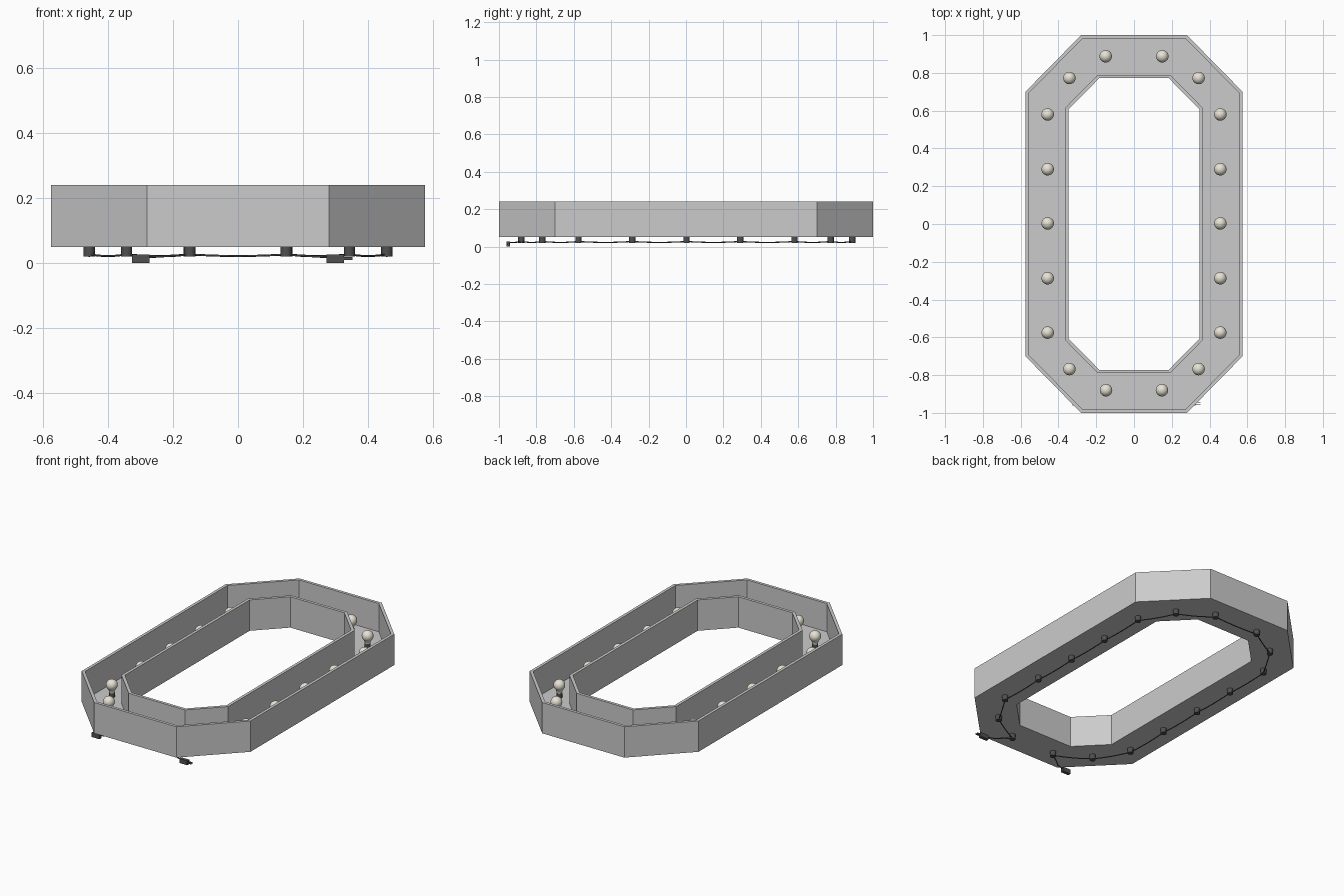
import bpy, bmesh, math
from mathutils import Vector

if "Cube" in bpy.data.objects:
    bpy.data.objects.remove(bpy.data.objects["Cube"])


def material(name, rgb):
    m = bpy.data.materials.new(name)
    m.diffuse_color = (*rgb, 1)
    m.use_nodes = True
    m.node_tree.nodes["Principled BSDF"].inputs["Base Color"].default_value = m.diffuse_color
    return m


GLASS = material("warm_white", (0.80, 0.76, 0.66))
DARK = material("dark_plastic", (0.08, 0.08, 0.08))


def finish(name, bm, mat=None, smooth=False):
    bmesh.ops.recalc_face_normals(bm, faces=bm.faces)
    me = bpy.data.meshes.new(name)
    bm.to_mesh(me)
    bm.free()
    ob = bpy.data.objects.new(name, me)
    bpy.context.collection.objects.link(ob)
    if mat:
        me.materials.append(mat)
    if smooth:
        bpy.ops.object.select_all(action='DESELECT')
        ob.select_set(True)
        bpy.context.view_layer.objects.active = ob
        bpy.ops.object.shade_smooth_by_angle(angle=math.radians(40))
    return ob


def octagon(x, y, cx, cy):
    quarter = [(x, cy), (cx, y)]
    return (quarter + [(-a, b) for a, b in reversed(quarter)]
            + [(-a, -b) for a, b in quarter] + [(a, -b) for a, b in reversed(quarter)])


def ring(name, outer, inner, z0, z1):
    bm = bmesh.new()
    loops = [[bm.verts.new((x, y, z)) for x, y in pts]
             for pts, z in ((outer, z0), (outer, z1), (inner, z1), (inner, z0))]
    for k in range(4):
        a, b = loops[k], loops[(k + 1) % 4]
        for i in range(8):
            j = (i + 1) % 8
            bm.faces.new((a[i], a[j], b[j], b[i]))
    return finish(name, bm)


def lathe(name, profile, loc, mat, steps=24):
    bm = bmesh.new()
    vs = [bm.verts.new((r, 0, z)) for r, z in profile]
    es = [bm.edges.new(p) for p in zip(vs, vs[1:])]
    bmesh.ops.spin(bm, geom=vs + es, cent=(0, 0, 0), axis=(0, 0, 1),
                   angle=2 * math.pi, steps=steps)
    bmesh.ops.remove_doubles(bm, verts=bm.verts, dist=1e-5)
    ob = finish(name, bm, mat, True)
    ob.location = loc
    return ob


def box(name, size, loc, rot=0):
    bm = bmesh.new()
    bmesh.ops.create_cube(bm, size=1)
    bmesh.ops.scale(bm, vec=size, verts=bm.verts)
    ob = finish(name, bm, DARK)
    ob.location = loc
    ob.rotation_euler.z = rot
    return ob


def wire(name, pts):
    cu = bpy.data.curves.new(name, 'CURVE')
    cu.dimensions = '3D'
    cu.bevel_depth = 0.003
    cu.bevel_resolution = 2
    cu.use_fill_caps = True
    sp = cu.splines.new('POLY')
    sp.points.add(len(pts) - 1)
    for p, co in zip(sp.points, pts):
        p.co = (*co, 1)
    cu.materials.append(DARK)
    bpy.context.collection.objects.link(bpy.data.objects.new(name, cu))


# Tray: outer wall, inner wall and floor
outer = octagon(0.575, 1.0, 0.28, 0.70)
outer_in = octagon(0.557, 0.982, 0.272, 0.693)
inner_out = octagon(0.364, 0.79, 0.192, 0.615)
hole = octagon(0.346, 0.772, 0.184, 0.607)
ring("outer_wall", outer, outer_in, 0.05, 0.24)
ring("inner_wall", inner_out, hole, 0.05, 0.24)
ring("tray_floor", outer_in, inner_out, 0.05, 0.066)

# Lamp positions, running from the front right round to the front left
right = [(0.148, -0.88), (0.342, -0.768), (0.457, -0.575), (0.457, -0.287), (0.457, 0.003),
         (0.457, 0.29), (0.457, 0.58), (0.342, 0.773), (0.15, 0.888)]
lamps = right + [(-x, y) for x, y in reversed(right)]

# Bulb outline: narrow neck flaring into a globe
globe = [(0.033 * math.cos(math.radians(a)), 0.14 + 0.033 * math.sin(math.radians(a)))
         for a in range(-50, 90, 10)]
bulb = [(0.0, 0.08), (0.014, 0.08), (0.016, 0.1)] + globe + [(0.0, 0.173)]
socket = [(0, 0.02), (0.017, 0.02), (0.017, 0.092), (0, 0.092)]
for i, (x, y) in enumerate(lamps):
    lathe(f"socket_{i}", socket, (x, y, 0), DARK)
    lathe(f"bulb_{i}", bulb, (x, y, 0), GLASS)

# Sagging wires between the sockets
for i, (a, b) in enumerate(zip(lamps, lamps[1:])):
    p, q = Vector((*a, 0.027)), Vector((*b, 0.027))
    pts = []
    for k in range(9):
        t = k / 8
        v = p.lerp(q, t)
        v.z -= 0.005 * math.sin(math.pi * t)
        pts.append(v)
    wire(f"wire_{i}", pts)

# Plug and connector at the front, with their leads
for side, s in (("right", 1), ("left", -1)):
    box(f"{side}_plug_body", (0.054, 0.02, 0.027), (s * 0.299, -0.95, 0.0135))
    wire(f"{side}_plug_lead", [(s * 0.148, -0.88, 0.027), (s * 0.19, -0.905, 0.023),
                               (s * 0.235, -0.94, 0.021), (s * 0.28, -0.95, 0.018)])
for dy in (-0.006, 0.006):
    box("plug_prong", (0.03, 0.003, 0.009), (0.336, -0.95 + dy, 0.014))
